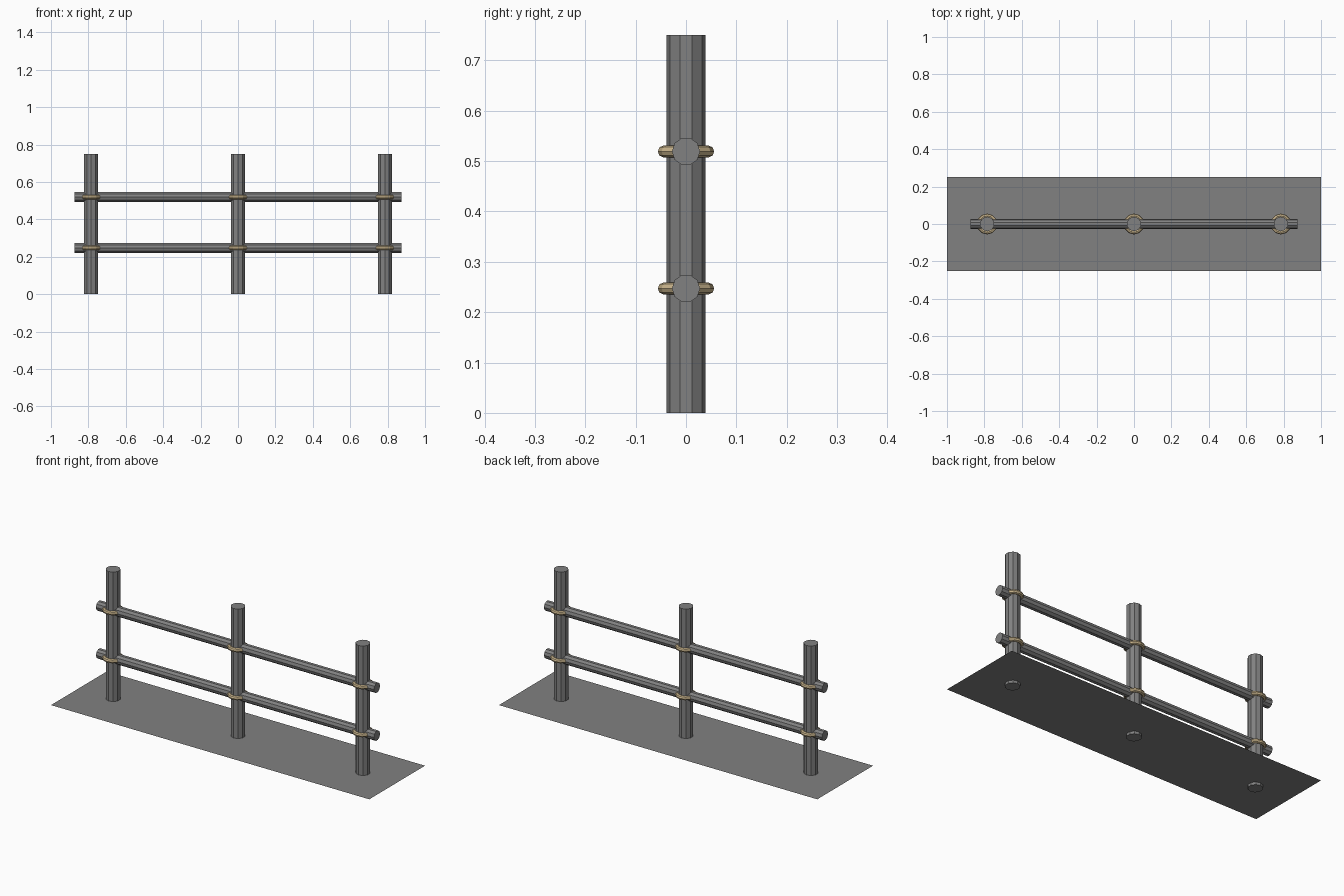
import bpy, math

cube = bpy.data.objects.get("Cube")
if cube:
    bpy.data.objects.remove(cube, do_unlink=True)


def material(name, rgb):
    mat = bpy.data.materials.new(name)
    mat.use_nodes = True
    mat.diffuse_color = (*rgb, 1)
    mat.node_tree.nodes["Principled BSDF"].inputs["Base Color"].default_value = (*rgb, 1)
    return mat


grey = material("grey wood", (0.22, 0.22, 0.22))
tan = material("tan rope", (0.60, 0.47, 0.27))


def finish(name, mat):
    obj = bpy.context.object
    obj.name = name
    obj.data.materials.append(mat)
    return obj


def log(name, radius, length, location, rotation=(0, 0, 0)):
    bpy.ops.mesh.primitive_cylinder_add(vertices=10, radius=radius, depth=length,
                                        location=location, rotation=rotation)
    return finish(name, grey)


# Ground sheet, with the post feet poking just below it
bpy.ops.mesh.primitive_plane_add(size=1, location=(0, 0, 0.015))
ground = finish("ground_sheet", grey)
ground.scale = (2, 0.5, 1)

POSTS = {"right": -0.785, "middle": 0, "left": 0.785}
RAILS = {"lower": 0.247, "upper": 0.519}

# Horizontal rails
for level, z in RAILS.items():
    log(level + "_rail", 0.028, 1.746, (0, 0, z), (0, math.pi / 2, 0))

# Posts, each tied to both rails with a rope ring
for side, x in POSTS.items():
    log(side + "_post", 0.039, 0.75, (x, 0, 0.375))
    for level, z in RAILS.items():
        bpy.ops.mesh.primitive_torus_add(major_segments=12, minor_segments=8,
                                         major_radius=0.044, minor_radius=0.012,
                                         location=(x, 0, z), rotation=(0, 0, math.pi / 2))
        finish(f"{side}_{level}_rope", tan)
